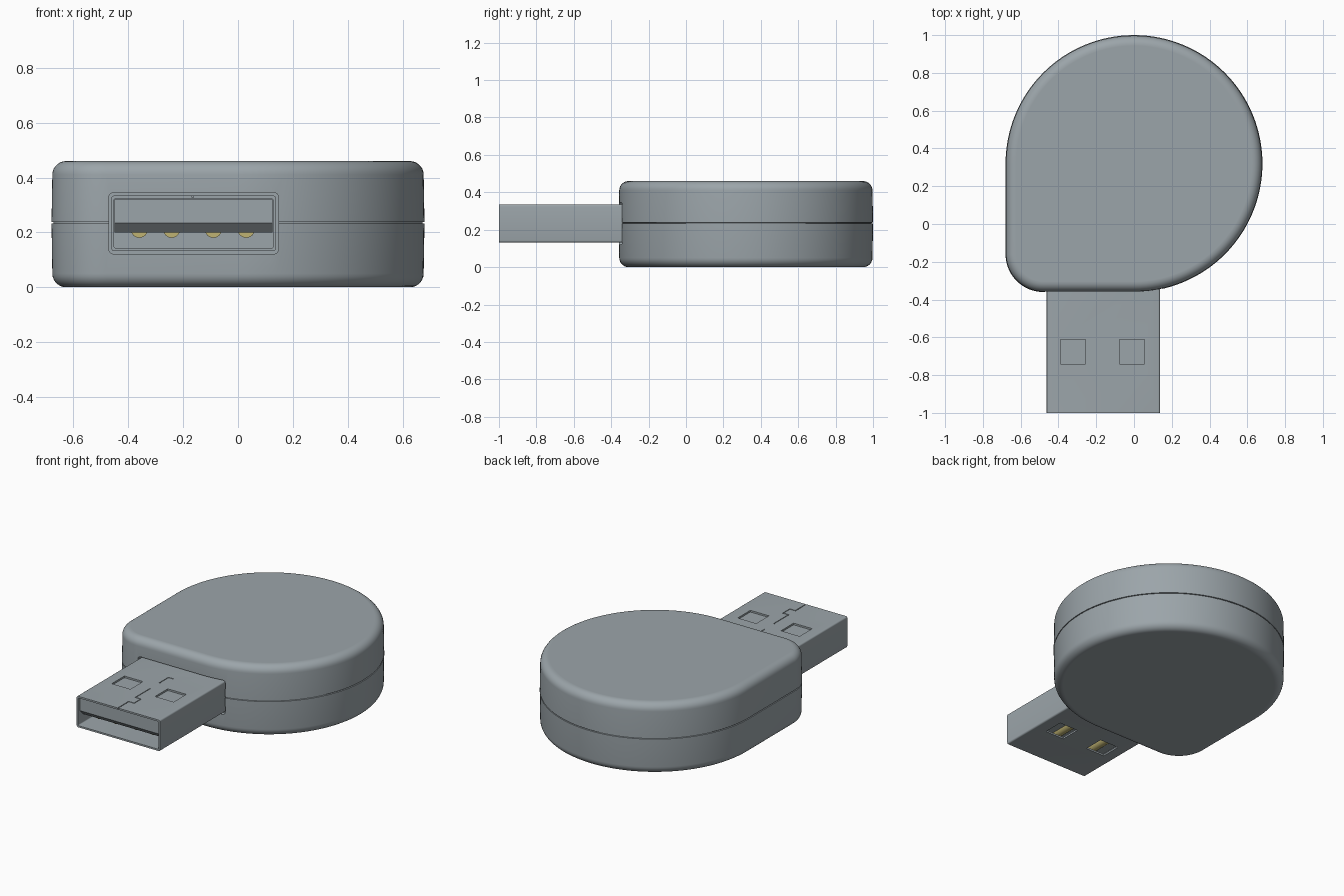
import bpy, bmesh, math
from mathutils import Vector

if "Cube" in bpy.data.objects:
    bpy.data.objects.remove(bpy.data.objects["Cube"])


def material(name, rgb):
    m = bpy.data.materials.new(name)
    m.diffuse_color = (*rgb, 1)
    m.use_nodes = True
    m.node_tree.nodes["Principled BSDF"].inputs["Base Color"].default_value = m.diffuse_color
    return m


GREY = material("satin grey", (0.33, 0.375, 0.40))
GOLD = material("contact gold", (0.52, 0.45, 0.17))


def finish(name, bm, mat):
    bmesh.ops.recalc_face_normals(bm, faces=bm.faces)
    me = bpy.data.meshes.new(name)
    bm.to_mesh(me)
    bm.free()
    me.materials.append(mat)
    ob = bpy.data.objects.new(name, me)
    bpy.context.collection.objects.link(ob)
    return ob


def box(name, x0, x1, y0, y1, z0, z1, mat=GREY, round_y=0):
    """Box from its limits; round_y rounds the edges that run along y."""
    bm = bmesh.new()
    bmesh.ops.create_cube(bm, size=1)
    for v in bm.verts:
        v.co = Vector((x0 if v.co.x < 0 else x1,
                       y0 if v.co.y < 0 else y1,
                       z0 if v.co.z < 0 else z1))
    if round_y:
        edges = [e for e in bm.edges if abs(e.verts[0].co.y - e.verts[1].co.y) > 1e-6]
        bmesh.ops.bevel(bm, geom=edges, offset=round_y, segments=4,
                        profile=0.5, affect='EDGES')
    return finish(name, bm, mat)


def activate(ob):
    bpy.ops.object.select_all(action='DESELECT')
    ob.select_set(True)
    bpy.context.view_layer.objects.active = ob


def cut(ob, cutter):
    mod = ob.modifiers.new("cut", 'BOOLEAN')
    mod.operation = 'DIFFERENCE'
    mod.solver = 'EXACT'
    mod.object = cutter
    activate(ob)
    bpy.ops.object.modifier_apply(modifier=mod.name)
    bpy.data.objects.remove(cutter)


def smooth(ob, deg=30):
    activate(ob)
    bpy.ops.object.shade_smooth_by_angle(angle=math.radians(deg))


# Housing: round disc with one softened square corner, lofted through its heights
def outline(inset):
    pts = []
    for i in range(97):
        a = math.radians(-90 + 270 * i / 96)
        r = 0.68 - inset
        pts.append((r * math.cos(a), 0.32 + r * math.sin(a)))
    for i in range(17):
        a = math.radians(180 + 90 * i / 16)
        r = 0.2 - inset
        pts.append((-0.48 + r * math.cos(a), -0.16 + r * math.sin(a)))
    return pts


H, R, SEAM = 0.46, 0.05, 0.235
arc = [math.radians(90 * i / 7) for i in range(8)]
lower = [(0, R + 0.03), (0, R + 0.006)]
lower += [(R * (1 - math.sin(a)), R * (1 - math.cos(a)) + 0.003) for a in arc]
upper = [(H - z, d) for z, d in reversed(lower)]
seam = [(SEAM - 0.003, 0), (SEAM - 0.002, 0.007), (SEAM + 0.002, 0.007), (SEAM + 0.003, 0)]
# the lower list runs from the rim inwards up the side
side = sorted(lower[2:], key=lambda p: p[0])
levels = [lower[0], lower[1]]
levels += [(R * (1 - math.cos(a)), R * (1 - math.sin(a)) + 0.003) for a in arc]
levels += seam
levels += [(H - R * (1 - math.cos(a)), R * (1 - math.sin(a)) + 0.003) for a in reversed(arc)]
levels += [(H, R + 0.006), (H, R + 0.03)]

bm = bmesh.new()
rings = [[bm.verts.new((x, y, z)) for x, y in outline(d)] for z, d in levels]
n = len(rings[0])
for a, b in zip(rings, rings[1:]):
    for i in range(n):
        j = (i + 1) % n
        bm.faces.new((a[i], a[j], b[j], b[i]))
bm.faces.new(rings[0])
bm.faces.new(rings[-1])
bmesh.ops.remove_doubles(bm, verts=bm.verts, dist=1e-5)
housing = finish("housing", bm, GREY)
cut(housing, box("socket_cutter", -0.471, 0.148, -0.6, -0.32, 0.121, 0.345, round_y=0.018))
smooth(housing)

# Plug shell: thin tube, closed at the back inside the housing
shell = box("plug_shell", -0.462, 0.138, -1.0, -0.25, 0.132, 0.334, round_y=0.01)
cut(shell, box("cavity_cutter", -0.452, 0.128, -1.2, -0.34, 0.143, 0.323, round_y=0.006))

# Square latch windows through both the top and bottom walls
for x in (-0.39, -0.078):
    cut(shell, box("window_cutter", x, x + 0.134, -0.742, -0.612, 0.05, 0.45))

# Folded sheet seam with its interlocking steps on the top wall
W = 0.0025
for x0, x1, y0, y1 in [(-0.165, -0.165, -0.57, -0.48), (-0.165, -0.128, -0.48, -0.48),
                       (-0.165, -0.165, -0.82, -0.67), (-0.165, -0.125, -0.82, -0.82),
                       (-0.125, -0.125, -0.89, -0.82), (-0.165, -0.125, -0.89, -0.89),
                       (-0.165, -0.165, -1.01, -0.89)]:
    cut(shell, box("seam_cutter", x0 - W, x1 + W, y0 - W, y1 + W, 0.327, 0.4))
smooth(shell)

# Tongue: block filling the upper half, with a chamfered lower front edge
bm = bmesh.new()
section = [(-0.985, 0.321), (-0.985, 0.235), (-0.95, 0.2), (-0.33, 0.2), (-0.33, 0.321)]
left = [bm.verts.new((-0.450, y, z)) for y, z in section]
right = [bm.verts.new((0.126, y, z)) for y, z in section]
bm.faces.new(left)
bm.faces.new(right)
for i in range(5):
    j = (i + 1) % 5
    bm.faces.new((left[i], left[j], right[j], right[i]))
finish("tongue", bm, GREY)

# Four rounded contacts half sunk in the underside of the tongue
for k, x in enumerate((-0.36, -0.242, -0.09, 0.03)):
    bm = bmesh.new()
    bmesh.ops.create_cone(bm, cap_ends=True, segments=24, radius1=0.031,
                          radius2=0.031, depth=0.52)
    for v in bm.verts:
        v.co = Vector((x + v.co.x, -0.66 + v.co.z, 0.211 + v.co.y))
    smooth(finish(f"contact_{k + 1}", bm, GOLD))
